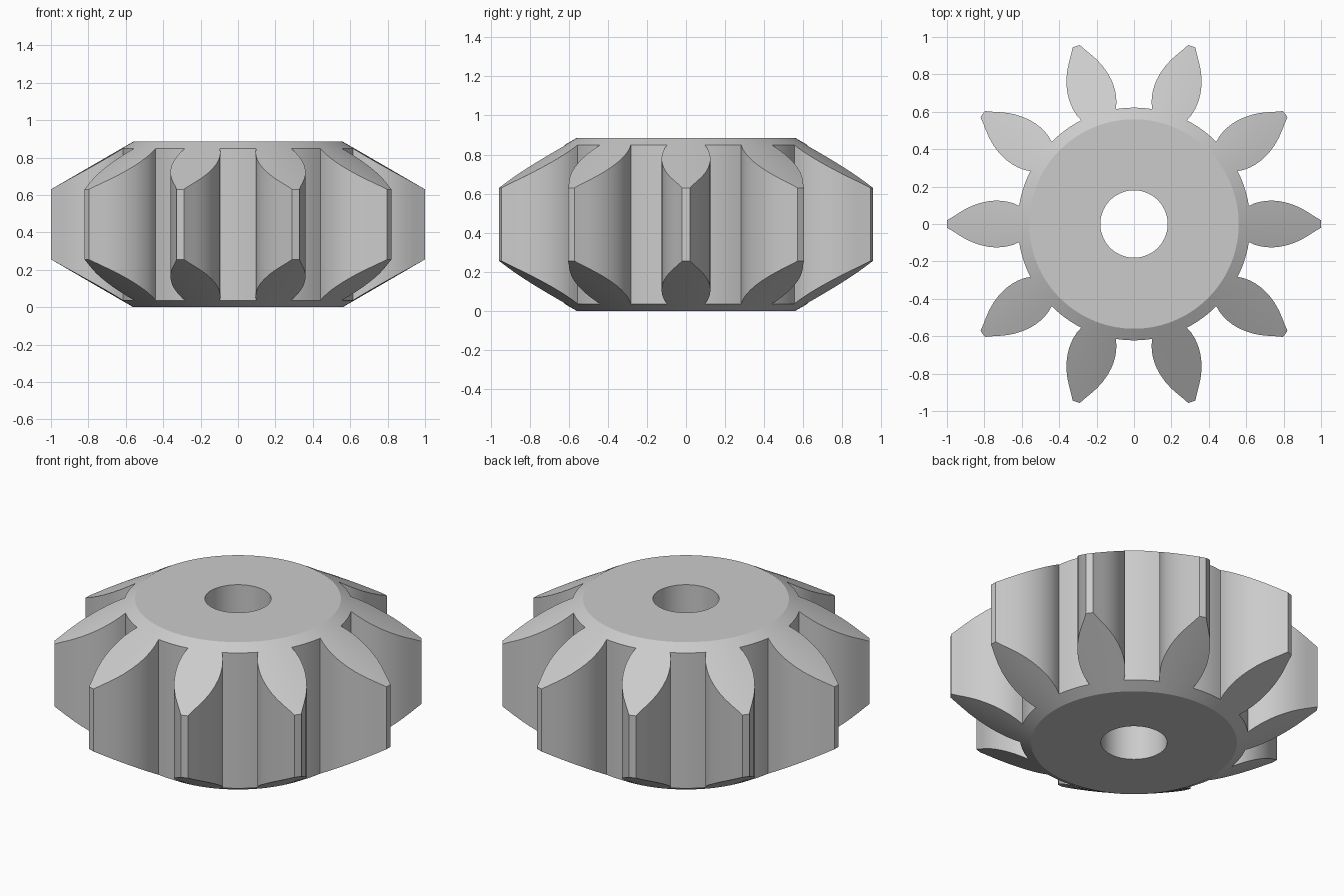
import bpy
import bmesh
import math

cube = bpy.data.objects.get("Cube")
if cube:
    bpy.data.objects.remove(cube, do_unlink=True)

TEETH = 10
HEIGHT = 0.885
BORE, CAP, ROOT = 0.18, 0.56, 0.622
SLOPE = 0.58          # fall of the bevelled ends per unit of radius
ACROSS = 6            # columns over a tooth and over a gap

# Tooth flank: radius and half width
FLANK = [(ROOT, 0.097), (0.655, 0.111), (0.69, 0.12), (0.72, 0.124), (0.75, 0.125),
         (0.78, 0.123), (0.82, 0.115), (0.86, 0.102), (0.90, 0.083), (0.94, 0.058),
         (0.97, 0.038), (1.0, 0.02)]

steel = bpy.data.materials.new("grey steel")
steel.use_nodes = True
grey = (0.6, 0.6, 0.6, 1)
steel.diffuse_color = grey
steel.node_tree.nodes["Principled BSDF"].inputs["Base Color"].default_value = grey

bm = bmesh.new()
pitch = math.tau / TEETH


def point(radius, angle):
    z = HEIGHT - max(0, radius - CAP) * SLOPE
    return bm.verts.new((radius * math.cos(angle), radius * math.sin(angle), z))


def sheet(rows):
    """Join neighbouring rows of vertices with quads."""
    for inner, outer in zip(rows, rows[1:]):
        for i in range(len(inner) - 1):
            bm.faces.new((inner[i], outer[i], outer[i + 1], inner[i + 1]))


# Upper end: hub sectors and tapered teeth
for t in range(TEETH):
    middle = t * pitch
    rows = []
    for radius, half in FLANK:
        spread = math.asin(half / radius)
        rows.append([point(radius, middle + spread * (2 * i / ACROSS - 1))
                     for i in range(ACROSS + 1)])
    sheet(rows)
    spread = math.asin(FLANK[0][1] / ROOT)
    angles = [middle + spread * (2 * i / ACROSS - 1) for i in range(ACROSS + 1)]
    gap = pitch - 2 * spread
    angles += [angles[-1] + gap * i / ACROSS for i in range(1, ACROSS + 1)]
    sheet([[point(r, a) for a in angles] for r in (BORE, CAP, ROOT)])
bmesh.ops.remove_doubles(bm, verts=bm.verts[:], dist=0.0001)

# Lower end mirrors the upper end, with walls along every outline edge
upper_faces = bm.faces[:]
outline = [e for e in bm.edges if e.is_boundary]
lower = {v: bm.verts.new((v.co.x, v.co.y, HEIGHT - v.co.z)) for v in bm.verts[:]}
for face in upper_faces:
    bm.faces.new([lower[v] for v in reversed(face.verts)])
for edge in outline:
    a, b = edge.verts
    bm.faces.new((a, b, lower[b], lower[a]))
bmesh.ops.recalc_face_normals(bm, faces=bm.faces[:])

mesh = bpy.data.meshes.new("pinion_gear")
bm.to_mesh(mesh)
bm.free()
mesh.materials.append(steel)
gear = bpy.data.objects.new("pinion_gear", mesh)
bpy.context.collection.objects.link(gear)

bpy.ops.object.select_all(action="DESELECT")
gear.select_set(True)
bpy.context.view_layer.objects.active = gear
bpy.ops.object.shade_smooth_by_angle(angle=math.radians(28))
